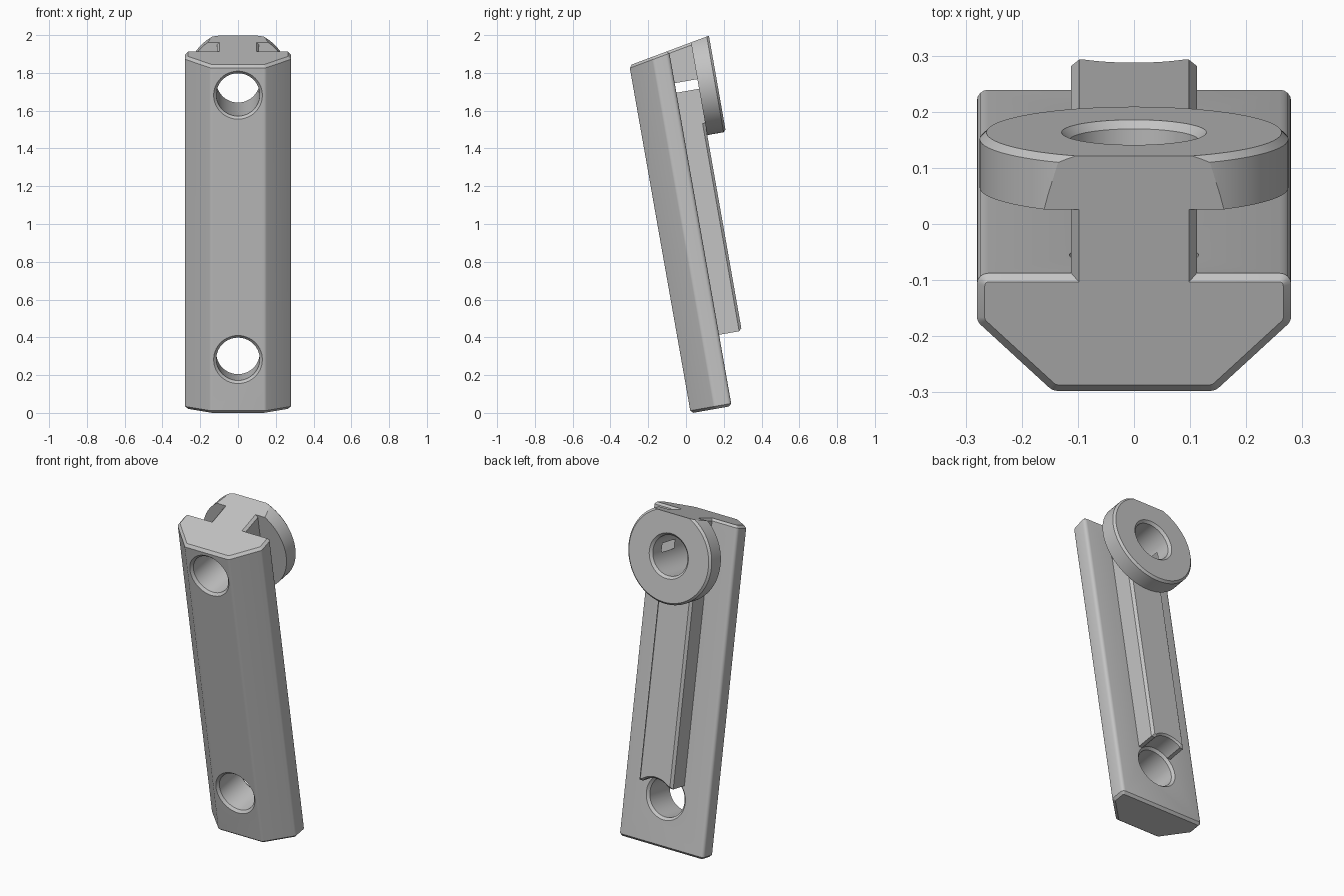
import bpy, bmesh, math
from mathutils import Vector, Matrix

old = bpy.data.objects.get("Cube")
if old:
    bpy.data.objects.remove(old, do_unlink=True)

# Local frame: x across, y through the depth (front at 0), z along the bar.
TILT = math.radians(10)
TOP, SLOPE = 1.87, 0.185       # slanted top cut
HOLE_LOW, HOLE_HIGH = 0.289, 1.71
HOLE_R, SINK = 0.115, 0.014
BAR_D, RAIL_D, RING_D = 0.22, 0.342, 0.442
RAIL_X, RAIL_TOP = 0.112, 1.5
CHAMFER = 0.014

grey = bpy.data.materials.new("plain_grey")
grey.use_nodes = True
COLOUR = (0.55, 0.55, 0.55, 1)
grey.diffuse_color = COLOUR
grey.node_tree.nodes["Principled BSDF"].inputs["Base Color"].default_value = COLOUR


def finish(name, bm):
    bmesh.ops.recalc_face_normals(bm, faces=bm.faces)
    mesh = bpy.data.meshes.new(name)
    bm.to_mesh(mesh)
    bm.free()
    mesh.materials.append(grey)
    ob = bpy.data.objects.new(name, mesh)
    bpy.context.collection.objects.link(ob)
    return ob


def bevel(bm, test, offset, segments=1):
    edges = [e for e in bm.edges if test(*[v.co for v in e.verts])]
    bmesh.ops.bevel(bm, geom=edges, offset=offset, segments=segments,
                    profile=0.5, affect='EDGES', clamp_overlap=True)


def prism(half, bottom, top=None):
    """Mirror a half outline in x and extrude it up to the slanted cut."""
    outline = half + [(-x, y) for x, y in reversed(half)]
    bm = bmesh.new()
    low = [bm.verts.new((x, y, bottom)) for x, y in outline]
    high = [bm.verts.new((x, y, top or TOP + SLOPE * y)) for x, y in outline]
    bm.faces.new(low)
    bm.faces.new(high)
    n = len(low)
    for i in range(n):
        j = (i + 1) % n
        bm.faces.new((low[i], low[j], high[j], high[i]))
    bmesh.ops.recalc_face_normals(bm, faces=bm.faces)
    return bm


def lathe(profile, z, steps=96):
    """Closed solid turned about the depth axis from (radius, depth) points."""
    bm = bmesh.new()
    rings = []
    for r, d in profile:
        rings.append([bm.verts.new((r * math.cos(a), d, z + r * math.sin(a)))
                      for a in (2 * math.pi * i / steps for i in range(steps))])
    for a, b in zip(rings, rings[1:]):
        for i in range(steps):
            j = (i + 1) % steps
            bm.faces.new((a[i], a[j], b[j], b[i]))
    bm.faces.new(rings[0])
    bm.faces.new(rings[-1])
    return bm


def drill(ob, profile, z):
    tool = finish("hole_cutter", lathe(profile, z))
    mod = ob.modifiers.new("hole", 'BOOLEAN')
    mod.operation, mod.object, mod.solver = 'DIFFERENCE', tool, 'EXACT'
    bpy.context.view_layer.objects.active = ob
    bpy.ops.object.modifier_apply(modifier=mod.name)
    bpy.data.objects.remove(tool, do_unlink=True)


def upright(a, b):
    return abs(a.z - b.z) > 0.2


def at_end(a, b):
    return abs(a.z - b.z) < 0.1


# Main bar: chamfered front, softened long edges, chamfered ends
bm = prism([(0.145, 0), (0.28, 0.13), (0.28, BAR_D)], 0)
bevel(bm, lambda a, b: upright(a, b) and a.y > 0.2, 0.02, 4)
bevel(bm, lambda a, b: upright(a, b) and a.y < 0.15, 0.008, 3)
bevel(bm, at_end, CHAMFER)
bar = finish("mount_bar", bm)

# Back rail with chamfered edges
bm = prism([(RAIL_X, 0.2), (RAIL_X, RAIL_D)], 0.383, RAIL_TOP)
bevel(bm, lambda a, b: a.y > 0.3 and b.y > 0.3 and min(a.z, b.z) < 1, CHAMFER)
rail = finish("back_rail", bm)

# Neck joining the rail to the ring, chamfered along its upper sides
bm = prism([(RAIL_X, 0.2), (RAIL_X, RAIL_D + 0.003)], RAIL_TOP)
bevel(bm, lambda a, b: min(a.z, b.z) > 1.8 and a.x * b.x > 0, CHAMFER)
neck = finish("neck", bm)

# Ring boss, trimmed by the slanted top
bm = lathe([(0.275, RAIL_D), (0.275, RING_D - 0.012), (0.263, RING_D)], HOLE_HIGH)
bmesh.ops.bisect_plane(bm, geom=bm.verts[:] + bm.edges[:] + bm.faces[:],
                       plane_co=(0, 0, TOP), plane_no=Vector((0, -SLOPE, 1)),
                       clear_outer=True)
bmesh.ops.holes_fill(bm, edges=[e for e in bm.edges if e.is_boundary])
ring = finish("ring_boss", bm)

# Countersinks on the front and back faces, straight bores between them
wide = HOLE_R + SINK
front_sink = [(wide + 0.1, -0.1), (HOLE_R, SINK)]
drill(bar, front_sink + [(HOLE_R, BAR_D - SINK), (wide + 0.1, BAR_D + 0.1)], HOLE_LOW)
drill(bar, front_sink + [(HOLE_R, BAR_D + 0.1)], HOLE_HIGH)
drill(rail, [(wide, 0.1), (wide, RAIL_D - 0.01), (wide + 0.06, RAIL_D + 0.05)], HOLE_LOW)
drill(neck, [(HOLE_R, 0.1), (HOLE_R, 0.5)], HOLE_HIGH)
drill(ring, [(HOLE_R, 0.25), (HOLE_R, RING_D - SINK), (wide + 0.1, RING_D + 0.1)], HOLE_HIGH)

# Lean every part back together and shade it
lean = Matrix.Translation((0, 0.025, -0.002)) @ Matrix.Rotation(TILT, 4, 'X')
bpy.ops.object.select_all(action='DESELECT')
for part in (bar, rail, neck, ring):
    part.matrix_world = lean
    part.select_set(True)
bpy.context.view_layer.objects.active = bar
bpy.ops.object.shade_smooth_by_angle(angle=math.radians(25))
